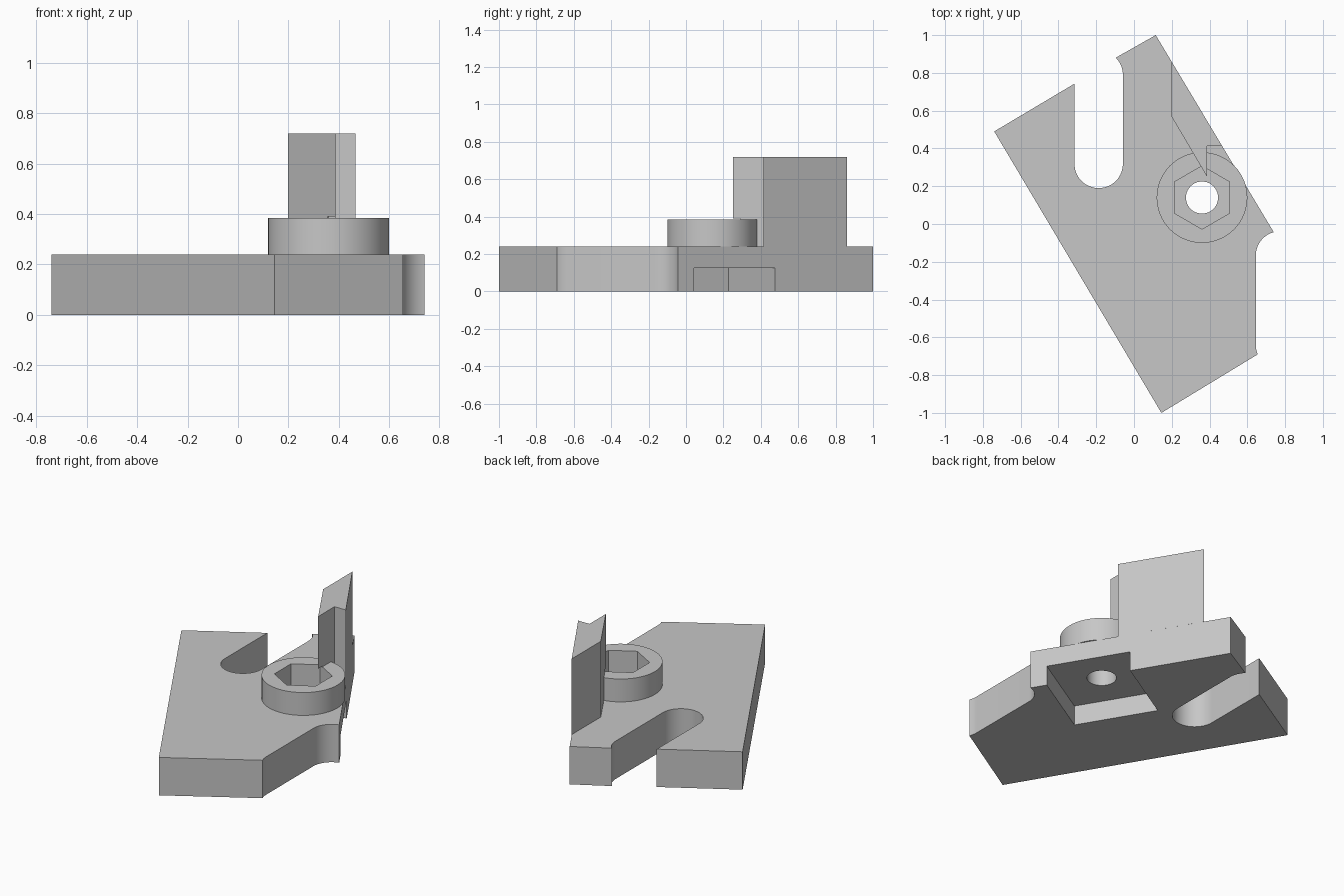
import bpy
import bmesh
from math import cos, sin, radians, pi

cube = bpy.data.objects.get("Cube")
if cube:
    bpy.data.objects.remove(cube, do_unlink=True)

# Single grey material
grey = bpy.data.materials.new("plain grey")
grey.use_nodes = True
colour = (0.57, 0.57, 0.57, 1)
grey.diffuse_color = colour
grey.node_tree.nodes["Principled BSDF"].inputs["Base Color"].default_value = colour

PLATE_TOP = 0.24
BOSS_TOP = 0.385
WALL_TOP = 0.72
BOLT = (0.36, 0.14)
SLOT_R = 0.128


def arc(centre, radius, start, end, steps):
    """Points on an arc, angles in degrees."""
    angles = [radians(start + (end - start) * i / steps) for i in range(steps + 1)]
    return [(centre[0] + radius * cos(a), centre[1] + radius * sin(a)) for a in angles]


def ring(radius, sides, offset=0):
    return arc(BOLT, radius, offset, offset + 360, sides)[:-1]


def prism(name, outline, bottom, top):
    """Extrude a flat outline upwards."""
    bm = bmesh.new()
    base = bm.faces.new([bm.verts.new((x, y, bottom)) for x, y in outline])
    side = bmesh.ops.extrude_face_region(bm, geom=[base])
    verts = [v for v in side["geom"] if isinstance(v, bmesh.types.BMVert)]
    bmesh.ops.translate(bm, verts=verts, vec=(0, 0, top - bottom))
    bmesh.ops.recalc_face_normals(bm, faces=bm.faces)
    mesh = bpy.data.meshes.new(name)
    bm.to_mesh(mesh)
    bm.free()
    mesh.materials.append(grey)
    obj = bpy.data.objects.new(name, mesh)
    bpy.context.collection.objects.link(obj)
    return obj


def activate(obj):
    bpy.ops.object.select_all(action="DESELECT")
    obj.select_set(True)
    bpy.context.view_layer.objects.active = obj


def cut(obj, cutter):
    mod = obj.modifiers.new("cut", "BOOLEAN")
    mod.operation = "DIFFERENCE"
    mod.solver = "EXACT"
    mod.object = cutter
    activate(obj)
    bpy.ops.object.modifier_apply(modifier=mod.name)


# Slanted plate with an open slot at the back and a half slot on the left side
back_slot = (-0.187, 0.318)
side_slot = (0.773, -0.167)
outline = [(-0.74, 0.49), (0.145, -1.0)]
outline += arc((side_slot[0], -0.64), SLOT_R, 203, 180, 4)
outline += arc(side_slot, SLOT_R, 180, 105, 14)
outline += [(0.115, 1.0)]
outline += arc((back_slot[0], 0.79), SLOT_R, 45, 0, 8)
outline += arc(back_slot, SLOT_R, 0, -180, 32)
outline += [(-0.315, 0.743)]
plate = prism("base_plate", outline, 0, PLATE_TOP)

# Round boss around the bolt hole
boss = prism("round_boss", ring(0.24, 64), PLATE_TOP, BOSS_TOP)

# Upright wall flush with the slanted edge
wall = prism("upright_wall",
             [(0.198, 0.862), (0.198, 0.57), (0.387, 0.25), (0.387, 0.414), (0.466, 0.414)],
             PLATE_TOP, WALL_TOP)

# Cutters: through hole, hexagonal socket, square pocket open to the slanted edge
hole = prism("hole_cutter", ring(0.085, 40), -0.1, 0.3)
socket = prism("socket_cutter", ring(0.167, 6, 30), 0.2, 0.39)
along = (0.514, -0.858)
outward = (0.858, 0.514)
half = 0.253
pocket = prism("pocket_cutter",
               [(BOLT[0] + along[0] * a + outward[0] * b, BOLT[1] + along[1] * a + outward[1] * b)
                for a, b in ((-half, -half), (half, -half), (half, 0.4), (-half, 0.4))],
               -0.1, 0.125)

cut(plate, pocket)
cut(plate, hole)
cut(boss, socket)
cut(wall, socket)
for cutter in (hole, socket, pocket):
    cutter.hide_render = True
    bpy.data.objects.remove(cutter, do_unlink=True)

for part in (plate, boss, wall):
    activate(part)
    bpy.ops.object.shade_smooth_by_angle(angle=pi / 7)
